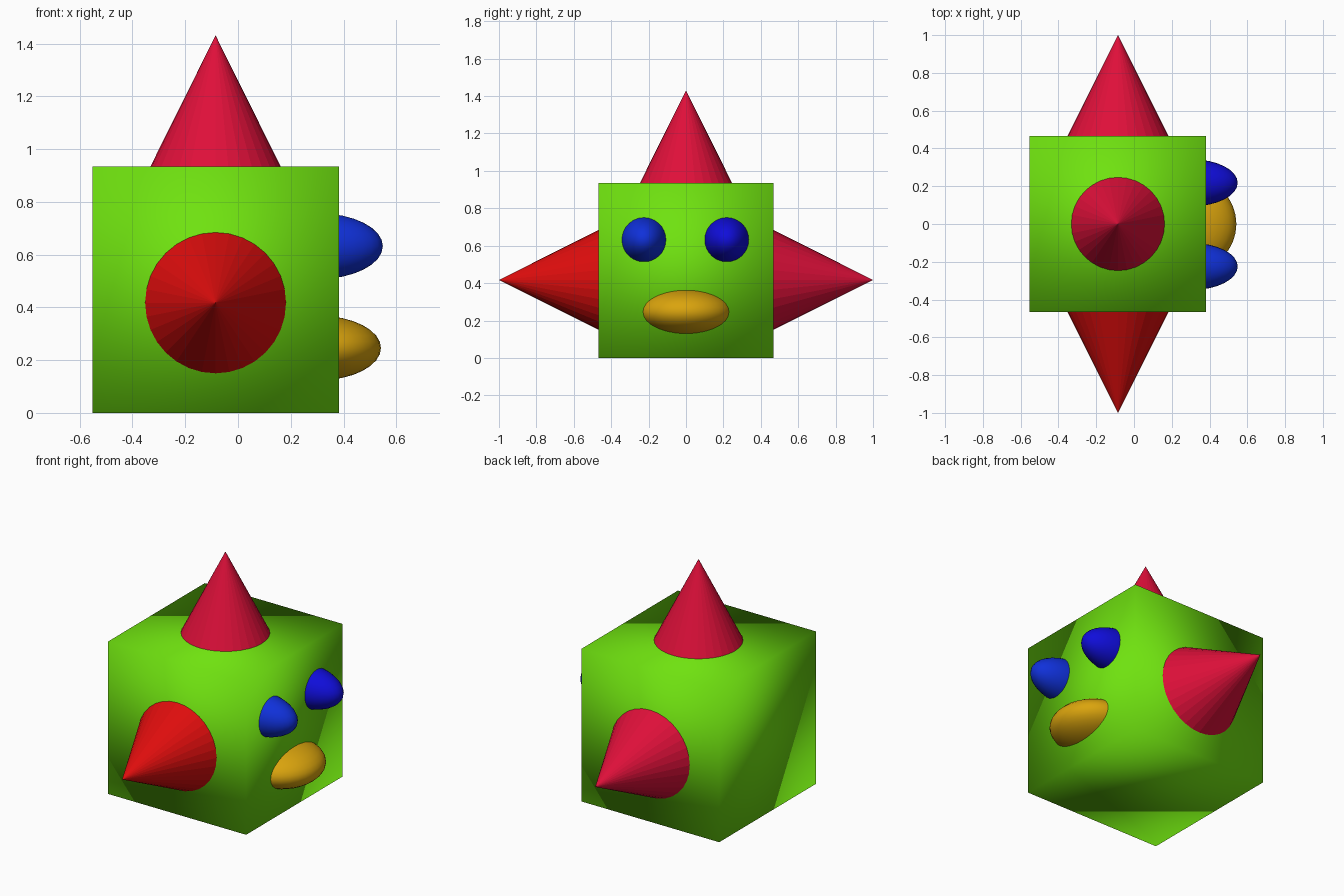
import bpy
from mathutils import Vector

default = bpy.data.objects.get("Cube")
if default:
    bpy.data.objects.remove(default, do_unlink=True)


def make_material(name, rgb):
    mat = bpy.data.materials.new(name)
    mat.use_nodes = True
    colour = (*rgb, 1.0)
    mat.diffuse_color = colour
    for node in mat.node_tree.nodes:
        if node.type == "BSDF_PRINCIPLED":
            node.inputs["Base Color"].default_value = colour
    return mat


def finish(name, mat, smooth):
    obj = bpy.context.object
    obj.name = name
    obj.data.materials.append(mat)
    bpy.ops.object.transform_apply(location=False, rotation=True, scale=True)
    if smooth:
        bpy.ops.object.shade_smooth()
    return obj


green = make_material("lime green", (0.16, 0.76, 0.005))
red = make_material("bright red", (0.74, 0.004, 0.004))
crimson = make_material("crimson", (0.74, 0.005, 0.042))
blue = make_material("blue", (0.005, 0.03, 0.70))
deep_blue = make_material("deep blue", (0.005, 0.004, 0.70))
gold = make_material("gold", (0.70, 0.37, 0.004))

CENTRE_X = -0.085
HALF = 0.467
FACE_X = CENTRE_X + HALF


def cone(name, mat, base, direction, radius, height):
    """Cone whose base is centred at base, pointing along direction."""
    axis = Vector(direction)
    bpy.ops.mesh.primitive_cone_add(
        vertices=32, radius1=radius, radius2=0, depth=height,
        location=Vector(base) + axis * height / 2,
        rotation=axis.to_track_quat("Z", "Y").to_euler())
    finish(name, mat, False)


def ellipsoid(name, mat, y, z, radii):
    """Rounded feature partly sunk into the face side of the head."""
    bpy.ops.mesh.primitive_uv_sphere_add(
        segments=32, ring_count=16, radius=1, location=(FACE_X - 0.08, y, z))
    bpy.context.object.scale = radii
    finish(name, mat, True)


# Head: a softly shaded cube
bpy.ops.mesh.primitive_cube_add(size=2 * HALF, location=(CENTRE_X, 0, HALF))
finish("head", green, True)

# Hat and the two side cones
cone("hat", crimson, (CENTRE_X, 0, 2 * HALF), (0, 0, 1), 0.247, 0.497)
cone("front_cone", red, (CENTRE_X, -HALF, 0.417), (0, -1, 0), 0.267, 1 - HALF)
cone("back_cone", crimson, (CENTRE_X, HALF, 0.417), (0, 1, 0), 0.267, 1 - HALF)

# Eyes and mouth
ellipsoid("front_eye", blue, -0.225, 0.632, (0.247, 0.125, 0.125))
ellipsoid("back_eye", deep_blue, 0.218, 0.632, (0.247, 0.125, 0.125))
ellipsoid("mouth", gold, 0, 0.246, (0.24, 0.245, 0.123))
